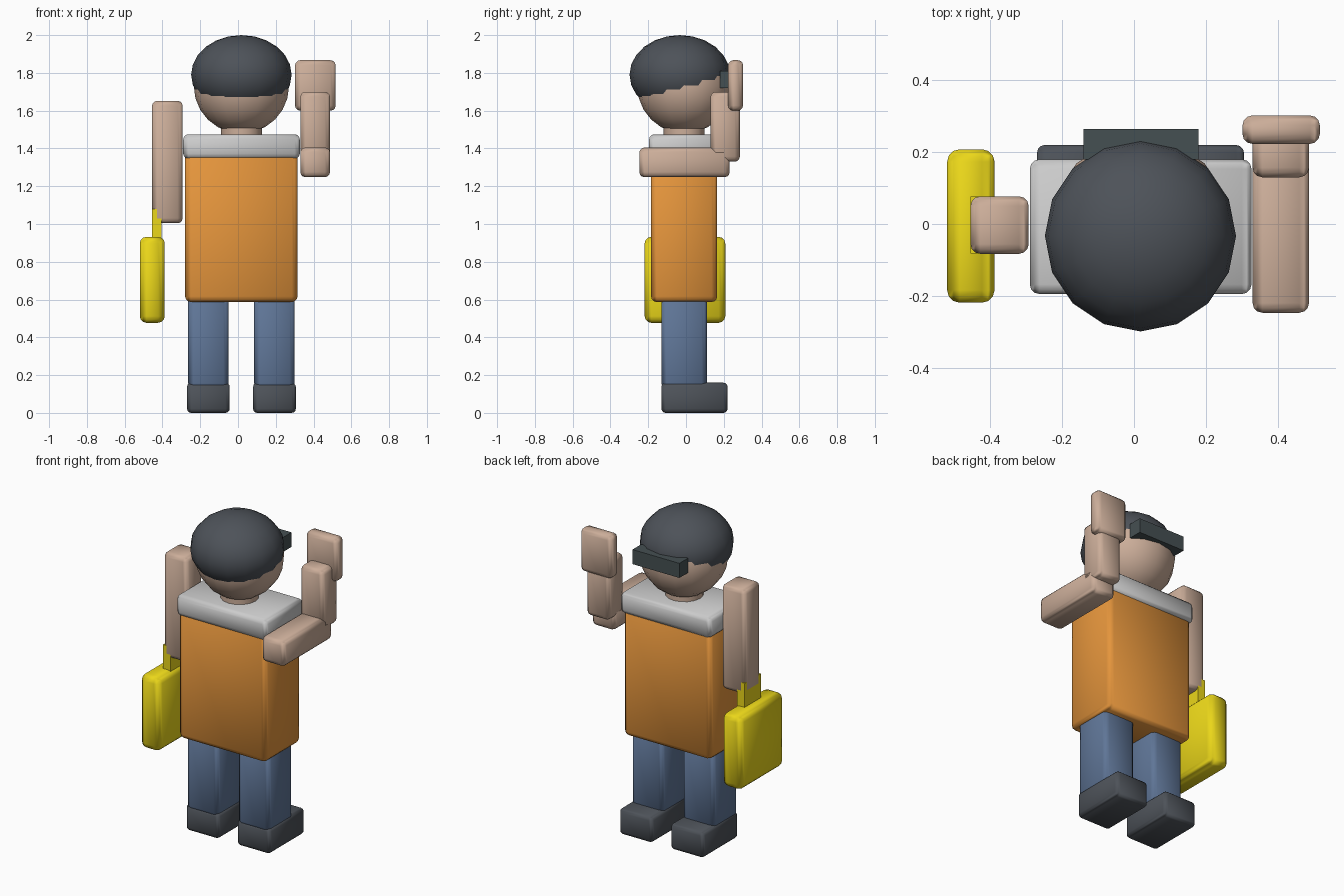
import bpy
from math import radians

if "Cube" in bpy.data.objects:
    bpy.data.objects.remove(bpy.data.objects["Cube"])


def material(name, rgb):
    m = bpy.data.materials.new(name)
    m.diffuse_color = (*rgb, 1)
    m.use_nodes = True
    m.node_tree.nodes["Principled BSDF"].inputs["Base Color"].default_value = m.diffuse_color
    return m


SKIN = material("skin", (0.60, 0.42, 0.32))
DARK = material("charcoal", (0.075, 0.085, 0.10))
ORANGE = material("orange", (0.78, 0.30, 0.045))
WHITE = material("white", (0.80, 0.81, 0.82))
DENIM = material("denim", (0.115, 0.18, 0.31))
YELLOW = material("yellow", (0.83, 0.68, 0.01))
SLATE = material("slate", (0.06, 0.08, 0.085))


def finish(name, mat, smooth=None):
    ob = bpy.context.object
    ob.name = name
    ob.data.materials.append(mat)
    if smooth:
        bpy.ops.object.shade_smooth_by_angle(angle=radians(smooth))
    return ob


def box(name, mat, x, y, z, bevel=0.027):
    """Box from (min, max) ranges, with optional rounded edges."""
    bpy.ops.mesh.primitive_cube_add(
        size=1, location=[(a + b) / 2 for a, b in (x, y, z)])
    bpy.context.object.scale = [b - a for a, b in (x, y, z)]
    bpy.ops.object.transform_apply(location=False, rotation=False, scale=True)
    if bevel:
        mod = bpy.context.object.modifiers.new("rounded_edges", 'BEVEL')
        mod.width, mod.segments = bevel, 3
        mod.harden_normals = True
        bpy.ops.object.modifier_apply(modifier=mod.name)
    return finish(name, mat, 35 if bevel else None)


def ball(name, mat, loc, radii):
    bpy.ops.mesh.primitive_uv_sphere_add(segments=16, ring_count=12, radius=1, location=loc)
    bpy.context.object.scale = radii
    bpy.ops.object.transform_apply(location=False, rotation=False, scale=True)
    return finish(name, mat, 60)


MID = 0.018  # centre line of the body

# legs and shoes
for side, s in (("left", -1), ("right", 1)):
    cx = MID + s * 0.175
    box(side + "_leg", DENIM, (cx - 0.107, cx + 0.107), (-0.13, 0.11), (0.13, 0.64))
    box(side + "_shoe", DARK, (cx - 0.113, cx + 0.113), (-0.13, 0.22), (0, 0.16), 0.022)

# torso and collar
box("torso", ORANGE, (-0.28, 0.315), (-0.185, 0.165), (0.587, 1.40), 0.03)
box("collar", WHITE, (-0.29, 0.327), (-0.195, 0.18), (1.345, 1.475))

# neck, head, hair cap and eyewear
bpy.ops.mesh.primitive_cylinder_add(vertices=16, radius=0.108, depth=0.15, location=(MID, -0.01, 1.475))
finish("neck", SKIN, 35)
ball("head", SKIN, (MID, -0.008, 1.73), (0.252, 0.25, 0.25))
ball("hair", DARK, (MID, -0.033, 1.79), (0.266, 0.266, 0.21))
box("eyewear", SLATE, (-0.14, 0.18), (0.18, 0.265), (1.72, 1.81), 0)

# raised arm
box("raised_upper_arm", SKIN, (0.33, 0.487), (-0.247, 0.231), (1.248, 1.405))
box("raised_forearm", SKIN, (0.33, 0.487), (0.13, 0.285), (1.33, 1.70))
box("raised_hand", SKIN, (0.302, 0.517), (0.223, 0.302), (1.60, 1.867))

# hanging arm with bag
box("hanging_arm", SKIN, (-0.455, -0.293), (-0.083, 0.077), (1.004, 1.652))
box("bag_handle", YELLOW, (-0.4545, -0.404), (-0.0825, 0.0765), (0.88, 1.08), 0)
box("bag", YELLOW, (-0.52, -0.388), (-0.219, 0.208), (0.477, 0.932), 0.035)
